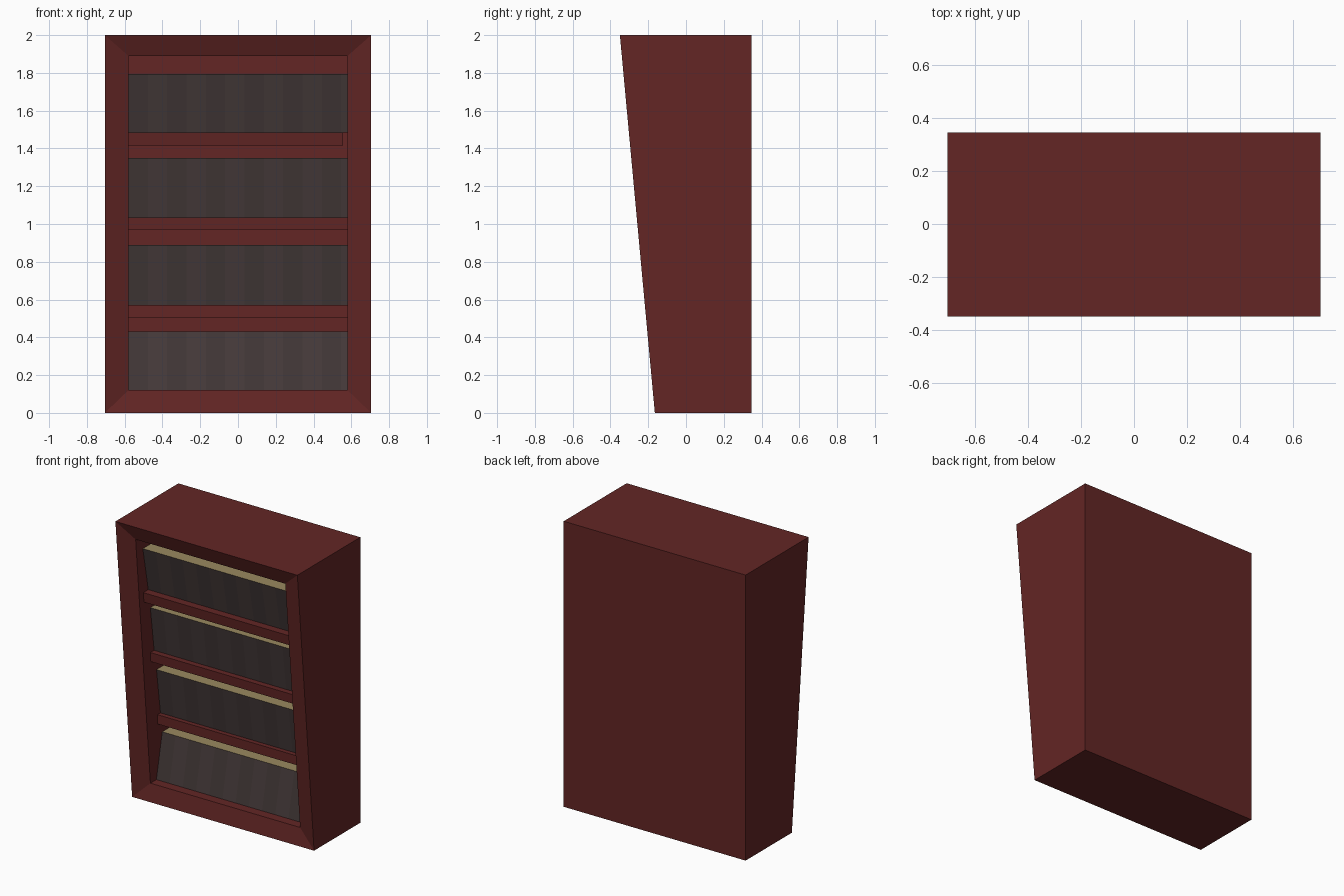
import bpy, bmesh

if "Cube" in bpy.data.objects:
    bpy.data.objects.remove(bpy.data.objects["Cube"])


def material(name, rgb):
    m = bpy.data.materials.new(name)
    m.diffuse_color = (*rgb, 1)
    m.use_nodes = True
    m.node_tree.nodes["Principled BSDF"].inputs["Base Color"].default_value = m.diffuse_color
    return m


wood = material("mahogany", (0.125, 0.019, 0.018))
spine_a = material("dark_spine", (0.053, 0.038, 0.037))
spine_b = material("soft_black_spine", (0.060, 0.043, 0.042))
paper = material("page_cream", (0.32, 0.25, 0.115))


def make(name, bm, mats):
    bmesh.ops.recalc_face_normals(bm, faces=bm.faces)
    me = bpy.data.meshes.new(name)
    bm.to_mesh(me)
    bm.free()
    for m in mats:
        me.materials.append(m)
    ob = bpy.data.objects.new(name, me)
    bpy.context.collection.objects.link(ob)
    return ob


def front_y(z):
    """Leaning front plane of the cabinet."""
    return -0.165 - 0.0925 * z


def loop(bm, x, z0, z1, y):
    return [bm.verts.new((px, y(z), z))
            for px, z in ((-x, z0), (x, z0), (x, z1), (-x, z1))]


def leaning_box(bm, x0, x1, z0, z1, y_bottom, y_top, y_back):
    """Box whose front runs from y_bottom at z0 to y_top at z1."""
    profile = ((y_bottom, z0), (y_top, z1), (y_back, z1), (y_back, z0))
    a, b = [[bm.verts.new((x, y, z)) for y, z in profile] for x in (x0, x1)]
    faces = [bm.faces.new(a), bm.faces.new(b)]
    for i in range(4):
        j = (i + 1) % 4
        faces.append(bm.faces.new((a[i], a[j], b[j], b[i])))
    return faces


# Cabinet: closed shell, bevelled front rim and deep recess
bm = bmesh.new()
rings = [loop(bm, 0.705, 0, 2, lambda z: 0.347),
         loop(bm, 0.705, 0, 2, front_y),
         loop(bm, 0.58, 0.12, 1.89, lambda z: front_y(z) + 0.035),
         loop(bm, 0.58, 0.12, 1.89, lambda z: 0.30)]
for r, s in zip(rings, rings[1:]):
    for i in range(4):
        j = (i + 1) % 4
        bm.faces.new((r[i], r[j], s[j], s[i]))
bm.faces.new(rings[0])
bm.faces.new(rings[-1])
make("cabinet", bm, [wood])

# Shelves: z bottom, z top, front y, right end
for i, (z0, z1, y, x1) in enumerate(((0.505, 0.57, -0.063, 0.58),
                                     (0.97, 1.035, -0.137, 0.58),
                                     (1.415, 1.485, -0.212, 0.555))):
    bm = bmesh.new()
    lean = 0.004 * i
    leaning_box(bm, -0.58, x1, z0, z1, y, y - lean, 0.30)
    make(f"shelf_{i + 1}", bm, [wood])

# Book rows: z bottom, z top, front y at bottom and top
rows = ((0.12, 0.43, -0.075, -0.01), (0.57, 0.89, -0.03, -0.074),
        (1.035, 1.35, -0.10, -0.142), (1.485, 1.795, -0.165, -0.225))
count = 34
width = 1.16 / count
for i, (z0, z1, yb, yt) in enumerate(rows):
    bm = bmesh.new()
    for k in range(count):
        x = -0.58 + k * width
        for f in leaning_box(bm, x, x + width, z0, z1, yb, yt, 0.295):
            f.normal_update()
            top = min(v.co.z for v in f.verts) > z1 - 0.001
            f.material_index = 2 if top else (k * 7 // 3) % 2
    make(f"book_row_{i + 1}", bm, [spine_a, spine_b, paper])
